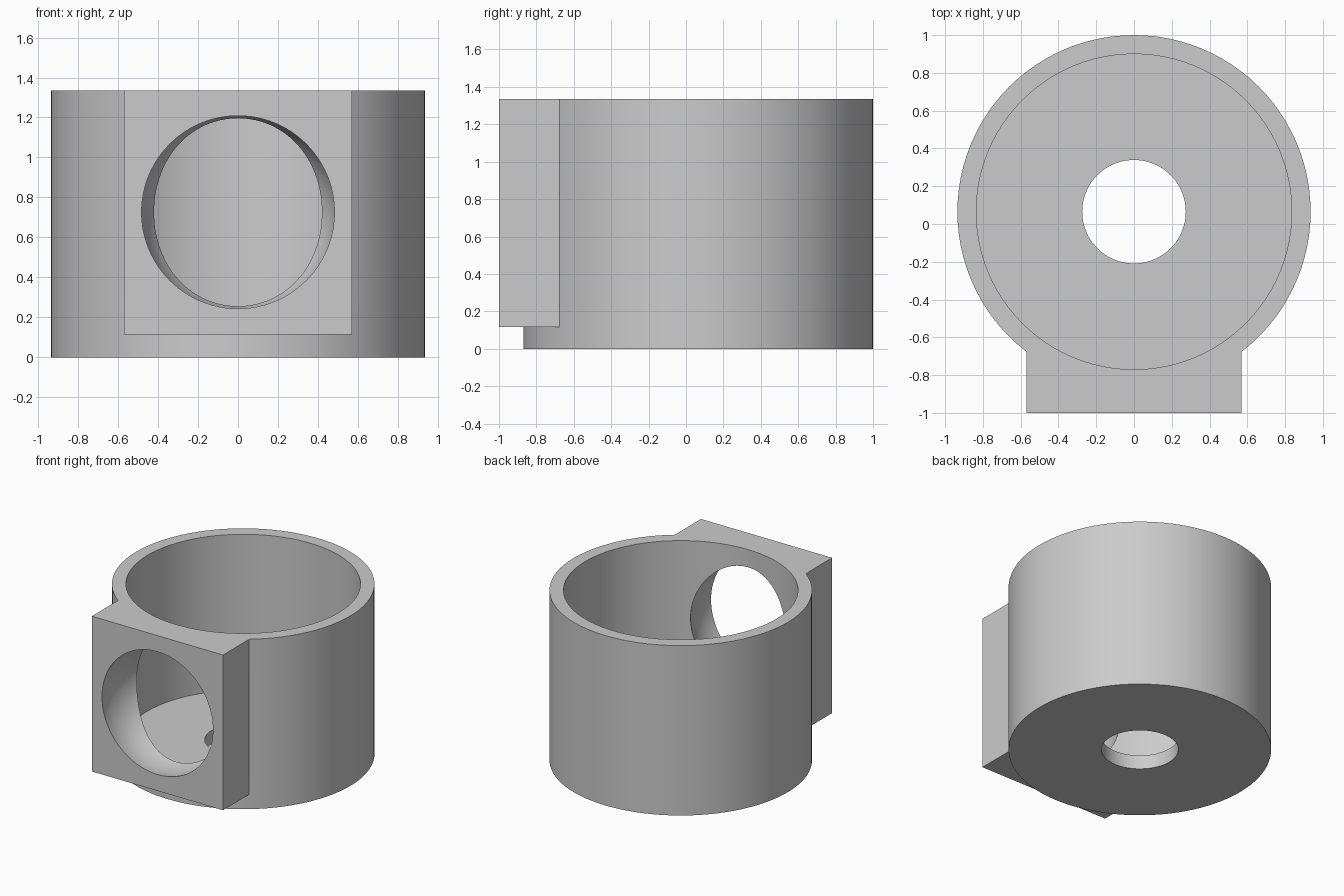
import bpy
import math

if "Cube" in bpy.data.objects:
    bpy.data.objects.remove(bpy.data.objects["Cube"], do_unlink=True)

HEIGHT = 1.335
AXIS_Y = 0.065
FLOOR = 0.11

grey = bpy.data.materials.new("light_grey")
grey.use_nodes = True
color = (0.6, 0.6, 0.6, 1)
grey.diffuse_color = color
grey.node_tree.nodes["Principled BSDF"].inputs["Base Color"].default_value = color


def cylinder(name, radius, z0, z1):
    bpy.ops.mesh.primitive_cylinder_add(
        vertices=96, radius=radius, depth=z1 - z0, location=(0, AXIS_Y, (z0 + z1) / 2))
    obj = bpy.context.object
    obj.name = name
    obj.data.materials.append(grey)
    return obj


def combine(target, tool, operation):
    mod = target.modifiers.new(operation.lower(), "BOOLEAN")
    mod.operation = operation
    mod.solver = "EXACT"
    mod.object = tool
    bpy.context.view_layer.objects.active = target
    bpy.ops.object.modifier_apply(modifier=mod.name)
    bpy.data.objects.remove(tool, do_unlink=True)


# Round cup body
cup = cylinder("cup_housing", 0.935, 0, HEIGHT)

# Square mounting block on the front
y0, y1, z0 = -1.0, -0.6, 0.115
bpy.ops.mesh.primitive_cube_add(size=1, location=(0, (y0 + y1) / 2, (z0 + HEIGHT) / 2))
block = bpy.context.object
block.name = "front_block"
block.scale = (1.14, y1 - y0, HEIGHT - z0)
bpy.ops.object.transform_apply(location=False, rotation=False, scale=True)
block.data.materials.append(grey)
combine(cup, block, "UNION")

# Hollow interior and drain hole through the floor
combine(cup, cylinder("interior_cutter", 0.835, FLOOR, HEIGHT + 0.3), "DIFFERENCE")
combine(cup, cylinder("floor_hole_cutter", 0.274, -0.2, FLOOR + 0.2), "DIFFERENCE")

# Ball-shaped port through the front block
bpy.ops.mesh.primitive_uv_sphere_add(
    segments=96, ring_count=48, radius=0.491, location=(0, -0.91, 0.726),
    rotation=(math.pi / 2, 0, 0))
port = bpy.context.object
port.name = "port_cutter"
port.data.materials.append(grey)
combine(cup, port, "DIFFERENCE")

# Smooth curved walls with crisp edges
bpy.ops.object.select_all(action="DESELECT")
cup.select_set(True)
bpy.context.view_layer.objects.active = cup
bpy.ops.object.shade_smooth_by_angle(angle=math.radians(25))
